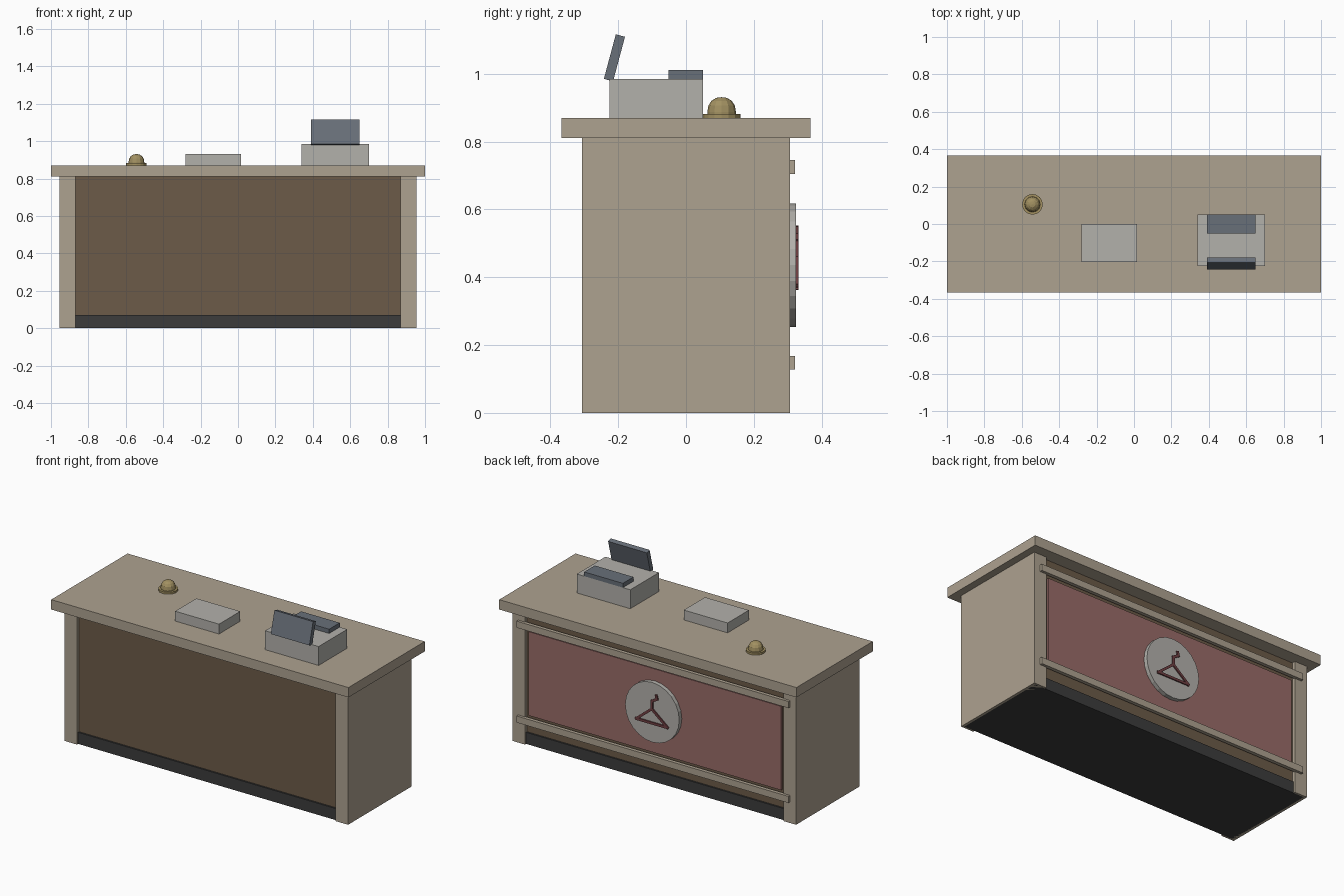
import bpy, bmesh
from math import radians, sin, cos, pi, hypot, atan2

if "Cube" in bpy.data.objects:
    bpy.data.objects.remove(bpy.data.objects["Cube"])


def mat(name, *rgb):
    m = bpy.data.materials.new(name)
    m.diffuse_color = (*rgb, 1)
    m.use_nodes = True
    m.node_tree.nodes["Principled BSDF"].inputs["Base Color"].default_value = m.diffuse_color
    return m


stone = mat("pale_wood", 0.42, 0.36, 0.28)
brown = mat("brown_wood", 0.15, 0.105, 0.065)
dark = mat("dark_base", 0.045, 0.045, 0.045)
pink = mat("dusty_pink", 0.32, 0.15, 0.14)
grey = mat("warm_grey", 0.45, 0.44, 0.41)
slate = mat("slate", 0.14, 0.16, 0.19)
brass = mat("brass", 0.36, 0.28, 0.12)
red = mat("dark_red", 0.16, 0.05, 0.055)


def box(name, x, y, z, m, rot=(0, 0, 0)):
    """Box from (min, max) ranges, rotated about its centre."""
    r = (x, y, z)
    bpy.ops.mesh.primitive_cube_add(size=1, location=[(a + b) / 2 for a, b in r], rotation=rot)
    o = bpy.context.object
    o.name = name
    o.scale = [b - a for a, b in r]
    o.data.materials.append(m)
    return o


def lathe(name, profile, sides, m, loc):
    """Flat-faced solid turned around z from (radius, height) points."""
    bm = bmesh.new()
    rings = []
    for r, z in profile:
        n = sides if r else 1
        rings.append([bm.verts.new((r * cos(2 * pi * i / sides), r * sin(2 * pi * i / sides), z))
                      for i in range(n)])
    for a, b in zip(rings, rings[1:]):
        for i in range(sides):
            j = (i + 1) % sides
            quad = [a[i % len(a)], a[j % len(a)], b[j % len(b)], b[i % len(b)]]
            bm.faces.new(list(dict.fromkeys(quad)))
    bmesh.ops.recalc_face_normals(bm, faces=bm.faces)
    me = bpy.data.meshes.new(name)
    bm.to_mesh(me)
    bm.free()
    me.materials.append(m)
    o = bpy.data.objects.new(name, me)
    o.location = loc
    bpy.context.collection.objects.link(o)
    return o


# Counter carcass
box("countertop", (-1, 1), (-0.367, 0.367), (0.81, 0.87), stone)
box("counter_body", (-0.88, 0.88), (-0.285, 0.285), (0.07, 0.81), brown)
box("kick_base", (-0.94, 0.94), (-0.295, 0.295), (0, 0.07), dark)
for name, s in (("left", -1), ("right", 1)):
    box(name + "_side_panel", sorted((s * 0.87, s * 0.955)), (-0.306, 0.306), (0, 0.81), stone)

# Customer side: coloured panel, two rails
box("display_panel", (-0.85, 0.85), (0.285, 0.30), (0.18, 0.69), pink)
for name, z in (("lower_rail", 0.148), ("upper_rail", 0.725)):
    box(name, (-0.915, 0.915), (0.30, 0.322), (z - 0.02, z + 0.02), stone)

# Round plaque with a clothes hanger shape
disc = lathe("plaque", [(0, 0), (0.182, 0), (0.182, 0.026), (0, 0.026)], 24, grey, (0, 0.299, 0.436))
disc.rotation_euler.x = radians(-90)
path = [(0.105, 0.372), (-0.105, 0.372), (0, 0.458), (0.105, 0.372)]
hook = [(0, 0.455), (0, 0.505), (-0.035, 0.525), (-0.03, 0.545)]
for pts in (path, hook):
    for (x0, z0), (x1, z1) in zip(pts, pts[1:]):
        h = hypot(x1 - x0, z1 - z0) / 2 + 0.006
        cx, cz = (x0 + x1) / 2, (z0 + z1) / 2
        box("hanger_bar", (cx - h, cx + h), (0.320, 0.332), (cz - 0.0075, cz + 0.0075), red,
            (0, -atan2(z1 - z0, x1 - x0), 0))

# Till with keypad and tilted screen
box("till_body", (0.34, 0.70), (-0.225, 0.05), (0.87, 0.985), grey)
box("keypad", (0.39, 0.65), (-0.052, 0.05), (0.985, 1.011), slate)
box("till_screen", (0.39, 0.65), (-0.225, -0.197), (0.979, 1.115), slate, (radians(-15), 0, 0))

# Tray and service bell
box("tray", (-0.28, 0.015), (-0.204, 0), (0.87, 0.93), grey)
bell = (-0.543, 0.105, 0.87)
lathe("bell_base", [(0, 0), (0.055, 0), (0.055, 0.012), (0, 0.012)], 16, brass, bell)
lathe("bell_dome", [(0, 0.01), (0.042, 0.01), (0.042, 0.018), (0.039, 0.036), (0.03, 0.05),
                    (0.016, 0.059), (0, 0.061)], 12, brass, bell)
